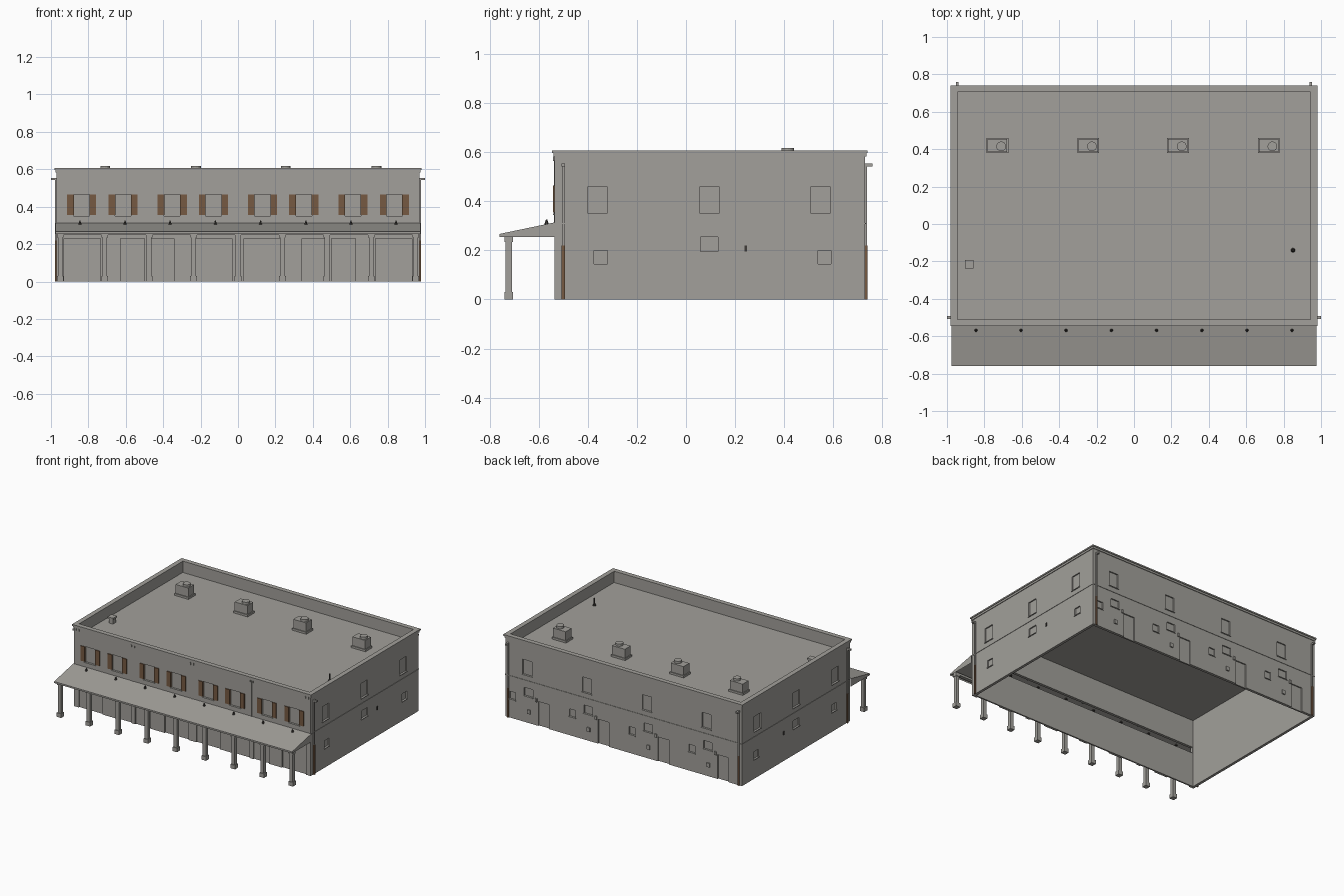
import bpy, bmesh
from mathutils import Matrix

cube = bpy.data.objects.get("Cube")
if cube:
    bpy.data.objects.remove(cube)


def material(name, rgb):
    m = bpy.data.materials.new(name)
    m.use_nodes = True
    m.diffuse_color = (*rgb, 1)
    m.node_tree.nodes["Principled BSDF"].inputs["Base Color"].default_value = (*rgb, 1)
    return m


GREY = material("warm grey", (0.36, 0.35, 0.325))
BROWN = material("brown", (0.18, 0.10, 0.055))
DARK = material("dark grey", (0.05, 0.045, 0.04))


def finish(name, bm, mat):
    bmesh.ops.recalc_face_normals(bm, faces=bm.faces[:])
    mesh = bpy.data.meshes.new(name)
    bm.to_mesh(mesh)
    bm.free()
    mesh.materials.append(mat)
    ob = bpy.data.objects.new(name, mesh)
    bpy.context.collection.objects.link(ob)
    return ob


def add_box(bm, x0, x1, y0, y1, z0, z1):
    size = Matrix.Diagonal((x1 - x0, y1 - y0, z1 - z0, 1))
    mid = Matrix.Translation(((x0 + x1) / 2, (y0 + y1) / 2, (z0 + z1) / 2))
    bmesh.ops.create_cube(bm, size=1, matrix=mid @ size)


def boxes(name, items, mat=GREY):
    bm = bmesh.new()
    for item in items:
        add_box(bm, *item)
    return finish(name, bm, mat)


def cylinders(name, items, mat=GREY, sides=16):
    bm = bmesh.new()
    for x, y, z0, z1, r0, r1 in items:
        bmesh.ops.create_cone(bm, cap_ends=True, segments=sides, radius1=r0, radius2=r1,
                              depth=z1 - z0, matrix=Matrix.Translation((x, y, (z0 + z1) / 2)))
    return finish(name, bm, mat)


W, FRONT, BACK, TOP, DECK = 0.97, -0.535, 0.73, 0.6, 0.52


def ring(name, grow, z0, z1, thick):
    """Rectangular frame following the building outline."""
    bm = bmesh.new()
    loops = []
    for g in (grow, grow - thick):
        pts = [(-W - g, FRONT - g), (W + g, FRONT - g), (W + g, BACK + g), (-W - g, BACK + g)]
        loops.append([[bm.verts.new((x, y, z)) for x, y in pts] for z in (z0, z1)])
    (ob, ot), (ib, it) = loops
    for i in range(4):
        j = (i + 1) % 4
        for a, b in ((ob, ot), (ot, it), (it, ib), (ib, ob)):
            bm.faces.new((a[i], a[j], b[j], b[i]))
    return finish(name, bm, GREY)


def on_wall(side, u, w, z0, z1, out, inn):
    """Box on a wall, centred at u, reaching out and in from its surface."""
    a, b = u - w / 2, u + w / 2
    return {"front": (a, b, FRONT - out, FRONT + inn, z0, z1),
            "back": (a, b, BACK - inn, BACK + out, z0, z1),
            "right": (W - inn, W + out, a, b, z0, z1),
            "left": (-W - out, -W + inn, a, b, z0, z1)}[side]


# Window and door layout
FRONT_WINDOWS = [s * x for x in (0.131, 0.352, 0.614, 0.836) for s in (-1, 1)]
UNITS = [-0.68, -0.19, 0.3, 0.79]
windows = [("front", u, 0.085, 0.35, 0.465) for u in FRONT_WINDOWS]
for side in ("left", "right"):
    windows += [(side, y, 0.077, 0.35, 0.46) for y in (-0.36, 0.095, 0.548)]
    windows += [(side, y, 0.054, 0.145, 0.2) for y in (-0.347, 0.564)]
    windows.append((side, 0.095, 0.07, 0.195, 0.255))
for u in UNITS:
    windows += [("back", u, 0.075, 0.35, 0.46), ("back", u - 0.01, 0.07, 0.195, 0.255),
                ("back", u + 0.12, 0.05, 0.14, 0.195)]
doors = [("back", u - 0.135, 0.09, -0.01, 0.18) for u in UNITS]
for s in (-1, 1):
    doors += [("front", s * x, w, -0.01, 0.23)
              for x, w in ((0.13, 0.195), (0.405, 0.128), (0.564, 0.128), (0.833, 0.195))]

# Walls with recessed openings and a gap behind the porch roof
walls = ring("walls", 0, 0, TOP, 0.02)
cuts = [on_wall(*o, 0.02, 0.009) for o in windows + doors]
cuts.append((-0.945, 0.945, FRONT - 0.02, FRONT + 0.03, 0.258, 0.303))
cutter = boxes("opening_cutter", cuts)
cutter.hide_render = True
mod = walls.modifiers.new("openings", "BOOLEAN")
mod.operation, mod.solver, mod.object = "DIFFERENCE", "EXACT", cutter
bpy.context.view_layer.objects.active = walls
bpy.ops.object.modifier_apply(modifier=mod.name)
bpy.data.objects.remove(cutter)

boxes("window_sills", [on_wall(s, u, w + 0.008, z0 - 0.005, z0, 0.006, 0.005)
                       for s, u, w, z0, z1 in windows])
boxes("shutters", [on_wall("front", u + d, 0.036, 0.355, 0.465, 0.006, 0.002)
                   for u in FRONT_WINDOWS for d in (-0.06, 0.06)], BROWN)

# Roof deck, cornice and string course
boxes("roof_deck", [(-W + 0.01, W - 0.01, FRONT + 0.01, BACK - 0.01, DECK - 0.01, DECK)])
ring("cornice_lower", 0.005, 0.583, 0.597, 0.015)
ring("cornice_cap", 0.01, 0.597, 0.607, 0.035)
boxes("string_course", [on_wall(s, u, w, 0.308, 0.312, 0.003, 0.005) for s, u, w in
                        (("left", 0.1, 1.26), ("right", 0.1, 1.26), ("back", 0, 1.94))])
boxes("party_wall_seams", [on_wall("front", x, 0.006, 0.3, 0.585, 0.003, 0.003)
                           for x in (-0.485, 0, 0.485)])
boxes("cornice_brackets", [on_wall("front", x + d, 0.006, 0.565, 0.583, 0.006, 0.003)
                           for x in (-0.94, -0.485, 0, 0.485, 0.94) for d in (-0.012, 0.012)])

# Porch roof: sloping sheet with fascia and gable ends, open below
bm = bmesh.new()
profile = ((-0.535, 0.255), (-0.76, 0.255), (-0.76, 0.267), (-0.535, 0.314))
ends = [[bm.verts.new((x, y, z)) for y, z in profile] for x in (-0.975, 0.975)]
for e in ends:
    bm.faces.new(e)
for i in (1, 2):
    bm.faces.new((ends[0][i], ends[1][i], ends[1][i + 1], ends[0][i + 1]))
finish("porch_roof", bm, GREY)
boxes("porch_beam", [(-0.965, 0.965, -0.735, -0.71, 0.25, 0.266)])

# Porch columns
columns = []
for i in range(9):
    x, y = -0.95 + 0.2375 * i, -0.722
    for r, z0, z1 in ((0.018, 0, 0.03), (0.013, 0.03, 0.235), (0.017, 0.235, 0.255)):
        columns.append((x - r, x + r, y - r, y + r, z0, z1))
boxes("porch_columns", columns)
cylinders("porch_roof_vents", [(s * x, -0.568, 0.3, 0.325, 0.011, 0.003)
                               for x in (0.121, 0.363, 0.604, 0.845) for s in (-1, 1)], DARK, 6)

# Roof units, hatch and vent pipe
bodies, curbs, fans = [], [], []
for x in (-0.73, -0.245, 0.235, 0.72):
    curbs.append((x - 0.058, x + 0.058, 0.38, 0.46, DECK, DECK + 0.015))
    bodies.append((x - 0.052, x + 0.052, 0.386, 0.454, DECK, 0.6))
    fans.append((x + 0.02, 0.415, 0.6, 0.617, 0.026, 0.026))
boxes("roof_unit_curbs", curbs)
boxes("roof_units", bodies)
cylinders("roof_unit_fans", fans)
boxes("roof_hatch", [(-0.897, -0.863, -0.232, -0.198, DECK, 0.555),
                     (-0.903, -0.857, -0.238, -0.192, 0.555, 0.567)])
cylinders("vent_pipe", [(0.85, -0.14, DECK, 0.575, 0.005, 0.005),
                        (0.85, -0.14, DECK, 0.535, 0.012, 0.006)], DARK, 8)

# Downspouts with outlet heads and brown boots
pipes, heads, boots = [], [], []
for side, u in (("left", -0.5), ("right", -0.5), ("back", -0.945), ("back", 0.945)):
    pipes.append(on_wall(side, u, 0.01, 0.22, 0.55, 0.008, 0.002))
    heads.append(on_wall(side, u, 0.014, 0.542, 0.554, 0.03, 0.002))
    boots.append(on_wall(side, u, 0.013, 0, 0.22, 0.009, 0.002))
boxes("downspouts", pipes)
boxes("downspout_heads", heads)
boxes("downspout_boots", boots, BROWN)

# Wall lamps and meter boxes
boxes("wall_lamps", [on_wall(s, 0.243, 0.01, 0.195, 0.22, 0.006, 0.002)
                     for s in ("left", "right")], DARK)
boxes("door_lamps", [on_wall("back", u - 0.075, 0.016, 0.175, 0.2, 0.008, 0.002) for u in UNITS])
boxes("meter_boxes", [on_wall("back", u - 0.015, 0.025, 0.07, 0.1, 0.008, 0.002) for u in UNITS])
